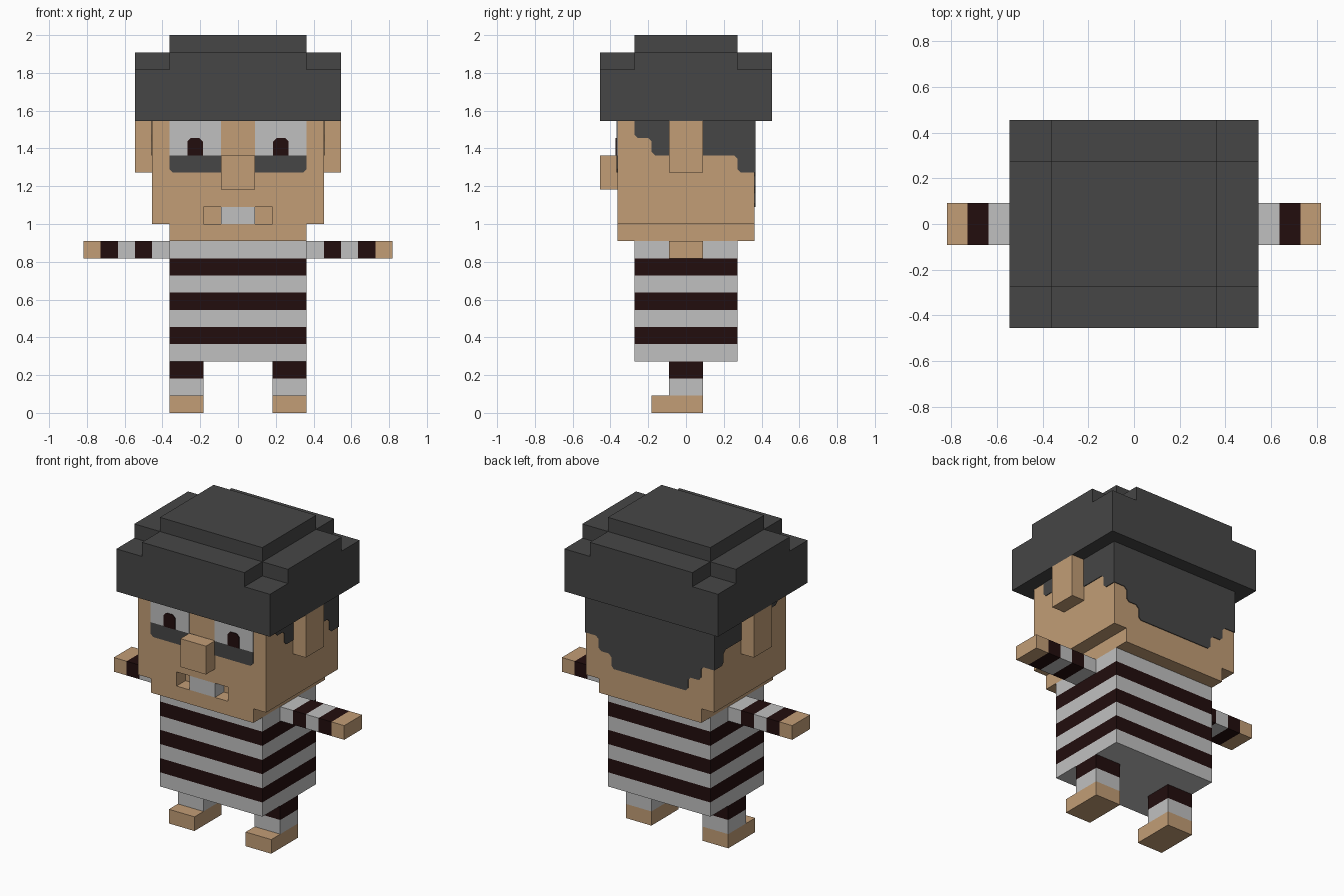
import bpy, bmesh, math
from mathutils import Vector

cube = bpy.data.objects.get("Cube")
if cube:
    bpy.data.objects.remove(cube, do_unlink=True)

U = 1 / 11      # one block of the 22-block-tall figure
T = 0.05        # thickness of painted plates, in blocks


def make_material(name, rgb):
    lin = [((c / 255 + 0.055) / 1.055) ** 2.4 if c > 10 else c / 255 / 12.92 for c in rgb]
    m = bpy.data.materials.new(name)
    m.use_nodes = True
    m.diffuse_color = (*lin, 1)
    m.node_tree.nodes["Principled BSDF"].inputs["Base Color"].default_value = (*lin, 1)
    return m


SKIN = make_material("skin", (194, 157, 118))
GREY = make_material("light grey", (192, 192, 192))
DARK = make_material("dark stripe", (34, 13, 13))
HAIR = make_material("charcoal hair", (70, 70, 70))


def finish(name, bm, mats):
    bmesh.ops.recalc_face_normals(bm, faces=bm.faces)
    bmesh.ops.scale(bm, vec=(U, U, U), verts=bm.verts)
    me = bpy.data.meshes.new(name)
    bm.to_mesh(me)
    bm.free()
    for m in mats:
        me.materials.append(m)
    ob = bpy.data.objects.new(name, me)
    bpy.context.collection.objects.link(ob)
    return ob


def box(name, lo, hi, mats, axis=2):
    """Box between two corners; several materials become equal bands along the axis."""
    bm = bmesh.new()
    bmesh.ops.create_cube(bm, size=1)
    for v in bm.verts:
        v.co = [lo[i] if v.co[i] < 0 else hi[i] for i in range(3)]
    n = len(mats)
    step = (hi[axis] - lo[axis]) / n
    normal = Vector([float(i == axis) for i in range(3)])
    for k in range(1, n):
        bmesh.ops.bisect_plane(bm, geom=bm.verts[:] + bm.edges[:] + bm.faces[:],
                               plane_co=normal * (lo[axis] + k * step), plane_no=normal)
    for f in bm.faces:
        band = math.floor((f.calc_center_median()[axis] - lo[axis]) / step)
        f.material_index = max(0, min(n - 1, band))
    return finish(name, bm, mats)


def prism(name, pts, axis, a, b, mat):
    """Outline in the other two axes, extruded from a to b along the axis."""
    def place(p, d):
        co = list(p)
        co.insert(axis, d)
        return co
    bm = bmesh.new()
    face = bm.faces.new([bm.verts.new(place(p, a)) for p in pts])
    ext = bmesh.ops.extrude_face_region(bm, geom=[face], use_keep_orig=True)
    for v in ext["geom"]:
        if isinstance(v, bmesh.types.BMVert):
            v.co[axis] = b
    return finish(name, bm, [mat])


def clip_corners(pts, rule, r=0.2):
    """Cut the corners that meet the rule by a small amount."""
    out = []
    for i, p in enumerate(pts):
        if not rule(p):
            out.append(p)
            continue
        c = Vector(p)
        for q in (pts[i - 1], pts[(i + 1) % len(pts)]):
            out.append(tuple(c + (Vector(q) - c).normalized() * r))
    return out


def mirrored(pts):
    return pts + [(-x, z) for x, z in reversed(pts)]


# Striped torso
box("torso", (-4, -3, 3), (4, 3, 10), [GREY, DARK] * 3 + [GREY])

# Arms, legs and feet on both sides
for side, s in (("left", 1), ("right", -1)):
    bands = [GREY, DARK, GREY, DARK, SKIN]
    x0, x1 = sorted((4 * s, 9 * s))
    box(side + "_arm", (x0, -1, 9), (x1, 1, 10), bands[::s], axis=0)
    x0, x1 = sorted((2 * s, 4 * s))
    box(side + "_leg", (x0, -1, 1), (x1, 1, 3), [GREY, DARK])
    box(side + "_foot", (x0, -2, 0), (x1, 1, 1), [SKIN])

# Head with a narrower jaw and a hollow mouth
head = prism("head", mirrored([(5, 17), (5, 11), (4, 11), (4, 10)]), 1, -4, 4, SKIN)
cutter = box("mouth_cutter", (-2, -5, 11), (2, -3, 12), [SKIN])
cutter.hide_render = True
mod = head.modifiers.new("mouth", "BOOLEAN")
mod.operation, mod.solver, mod.object = "DIFFERENCE", "EXACT", cutter
bpy.context.view_layer.objects.active = head
bpy.ops.object.modifier_apply(modifier=mod.name)
bpy.data.objects.remove(cutter, do_unlink=True)
box("teeth", (-1, -4, 11), (1, -3, 12), [GREY])
box("nose", (-1, -5, 13), (1, -4, 15), [SKIN])

# Dark band under the eyes
band = [(-4, 15), (-4, 14), (4, 14), (4, 15)]
prism("under_eye_band", clip_corners(band, lambda p: p[1] == 14), 1, -4 - T, -4, HAIR)

# Ears, eyes and side hair
side_hair = clip_corners(
    [(-3, 17), (-3, 16), (-2, 16), (-2, 15), (3, 15), (3, 14), (4 + T, 14), (4 + T, 17)],
    lambda p: p[1] < 17 and p[0] < 4)
for side, s in (("left", 1), ("right", -1)):
    x0, x1 = sorted((5 * s, 6 * s))
    box(side + "_ear", (x0, -1, 14), (x1, 1, 17), [SKIN])
    prism(side + "_side_hair", side_hair, 0, 5 * s, (5 + T) * s, HAIR)
    x0, x1 = sorted((1 * s, 4 * s))
    box(side + "_eye", (x0, -4 - T, 15), (x1, -4, 17), [GREY])
    x0, x1 = sorted((2.05 * s, 2.95 * s))
    pupil = [(x0, 15), (x1, 15), (x1, 16), (x0, 16)]
    prism(side + "_pupil", clip_corners(pupil, lambda p: p[1] == 16), 1,
          -4 - 2 * T, -4, DARK)

# Hair stepping down the back of the head
back = mirrored([(5, 17), (5, 14), (4, 14), (4, 13), (3, 13), (3, 12)])
prism("back_hair", clip_corners(back, lambda p: abs(p[0]) < 5), 1, 4, 4 + T, HAIR)

# Stepped mop of hair on top
box("hair_base", (-6, -5, 17), (6, 5, 20), [HAIR])
cross = [(6, -3), (6, 3), (4, 3), (4, 5), (-4, 5), (-4, 3),
         (-6, 3), (-6, -3), (-4, -3), (-4, -5), (4, -5), (4, -3)]
prism("hair_middle", cross, 2, 20, 21, HAIR)
box("hair_crown", (-4, -3, 21), (4, 3, 22), [HAIR])
